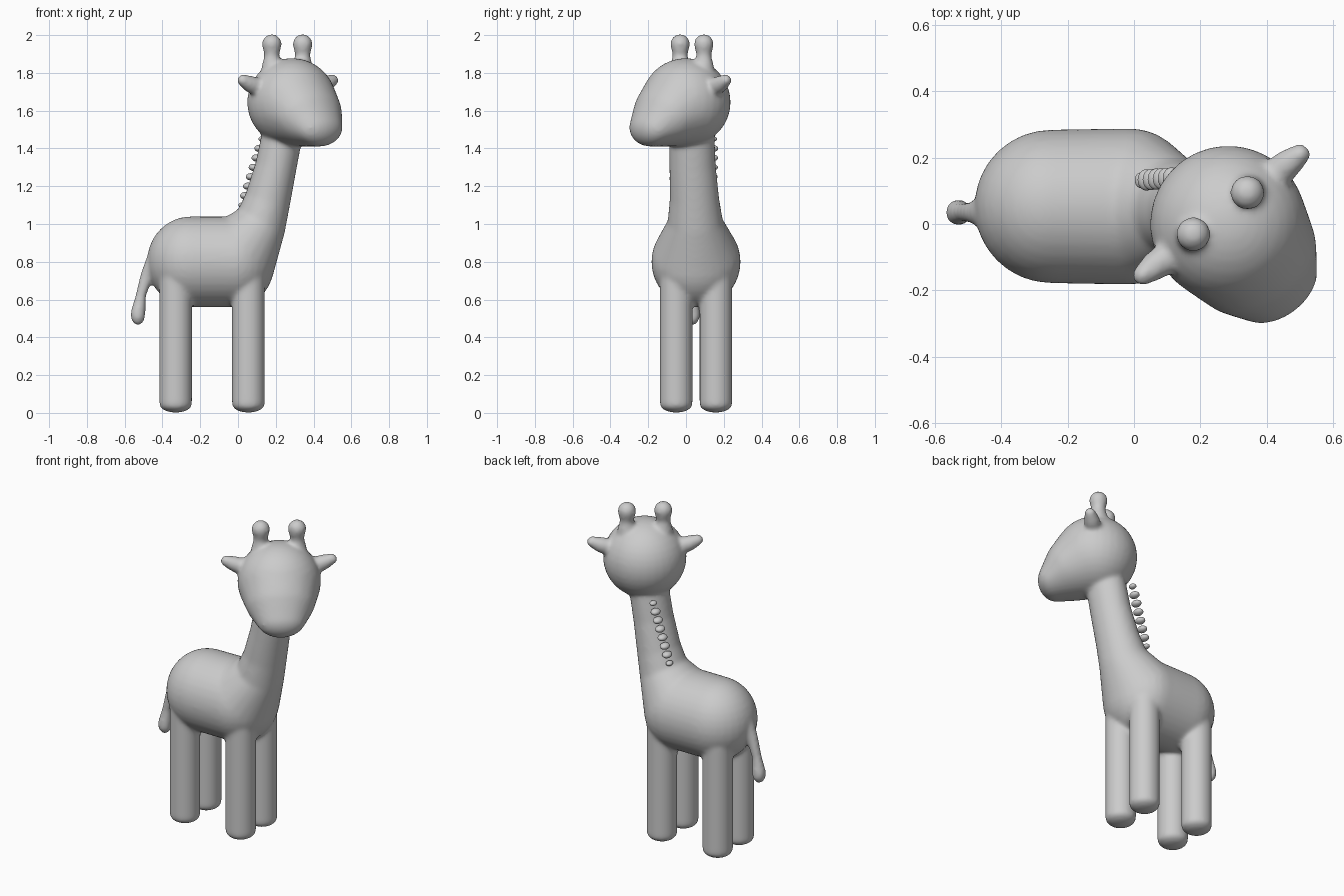
import bpy, bmesh
from mathutils import Vector, Matrix

cube = bpy.data.objects.get("Cube")
if cube:
    bpy.data.objects.remove(cube, do_unlink=True)

grey = bpy.data.materials.new("plain grey")
grey.use_nodes = True
colour = (0.6, 0.6, 0.6, 1)
grey.diffuse_color = colour
grey.node_tree.nodes["Principled BSDF"].inputs["Base Color"].default_value = colour


def ellipsoid(bm, centre, radii, turn):
    m = Matrix.Translation(centre) @ turn @ Matrix.Diagonal((*radii, 1))
    return bmesh.ops.create_uvsphere(bm, u_segments=32, v_segments=18, radius=1, matrix=m)["verts"]


def chain(bm, balls, turn=Matrix()):
    """Closed hulls joining each ellipsoid to the next."""
    pairs = list(zip(balls, balls[1:])) or [(balls[0],)]
    for pair in pairs:
        part = bmesh.new()
        for centre, radii in pair:
            ellipsoid(part, centre, radii, turn)
        hull = bmesh.ops.convex_hull(part, input=part.verts)
        spare = {v for v in hull["geom_interior"] + hull["geom_unused"]
                 if isinstance(v, bmesh.types.BMVert)}
        bmesh.ops.delete(part, geom=list(spare), context="VERTS")
        loose = [f for f in part.faces if f.normal.length == 0]
        bmesh.ops.delete(part, geom=loose, context="FACES")
        bmesh.ops.recalc_face_normals(part, faces=part.faces)
        mesh = bpy.data.meshes.new("piece")
        part.to_mesh(mesh)
        part.free()
        bm.from_mesh(mesh)
        bpy.data.meshes.remove(mesh)


def finish(bm, name):
    mesh = bpy.data.meshes.new(name)
    bm.to_mesh(mesh)
    bm.free()
    mesh.materials.append(grey)
    mesh.shade_smooth()
    obj = bpy.data.objects.new(name, mesh)
    bpy.context.collection.objects.link(obj)
    return obj


def ball(r):
    return (r, r, r)


body = bmesh.new()
MID = 0.053

# Trunk and neck
chain(body, [((-0.25, MID, 0.80), (0.232, 0.232, 0.24)),
             ((-0.01, MID, 0.80), (0.205, 0.236, 0.24)),
             ((0.11, 0.05, 0.98), (0.14, 0.15, 0.14)),
             ((0.155, 0.045, 1.12), (0.122, 0.132, 0.12)),
             ((0.20, 0.035, 1.30), (0.11, 0.123, 0.11)),
             ((0.24, 0.03, 1.50), (0.108, 0.12, 0.10))])

# Four legs
for x in (-0.33, 0.055):
    for side in (-1, 1):
        y = MID + side * 0.105
        chain(body, [((x, y, 0.045), (0.087, 0.087, 0.044)),
                     ((x, y, 0.70), ball(0.087))])

# Tail with a drop-shaped tip
chain(body, [((-0.44, 0.035, 0.80), ball(0.05)), ((-0.485, 0.035, 0.72), ball(0.034)),
             ((-0.515, 0.035, 0.62), ball(0.028)), ((-0.53, 0.035, 0.52), (0.04, 0.04, 0.058))])

# Head frame: local x is sideways, local -y is forwards
head = Matrix.Translation((0.285, 0, 1.645)) @ Matrix.Rotation(0.655, 4, "Z")
turn = head.to_3x3().to_4x4()


def on_head(x, y, z):
    return head @ Vector((x, y, z))


chain(body, [(on_head(0, 0, 0), (0.237, 0.237, 0.233)),
             (on_head(0, -0.13, -0.06), (0.2, 0.16, 0.175)),
             (on_head(0, -0.24, -0.135), (0.138, 0.09, 0.1))], turn)

# Horns and ears, mirrored across the head
for side in (-1, 1):
    chain(body, [(on_head(side * 0.103, 0.04, 0.18), ball(0.055)),
                 (on_head(side * 0.103, 0.04, 0.25), ball(0.038)),
                 (on_head(side * 0.103, 0.04, 0.308), ball(0.053))], turn)
    chain(body, [(on_head(side * 0.19, 0.03, 0.075), ball(0.05)),
                 (on_head(side * 0.25, 0.035, 0.095), (0.045, 0.045, 0.045)),
                 (on_head(side * 0.30, 0.035, 0.116), ball(0.032))], turn)

giraffe = finish(body, "body")
remesh = giraffe.modifiers.new("Fuse", "REMESH")
remesh.mode = "VOXEL"
remesh.voxel_size = 0.01
remesh.use_smooth_shade = True
soften = giraffe.modifiers.new("Soften", "SMOOTH")
soften.factor = 0.5
soften.iterations = 16

# Row of mane beads down the back of the neck
mane = bmesh.new()
low, high = Vector((0.022, 0.132, 1.10)), Vector((0.128, 0.14, 1.45))
for i in range(8):
    size = 0.75 if i in (0, 7) else 1
    ellipsoid(mane, low.lerp(high, i / 7), Vector((0.026, 0.032, 0.019)) * size, Matrix())
finish(mane, "mane_beads")
